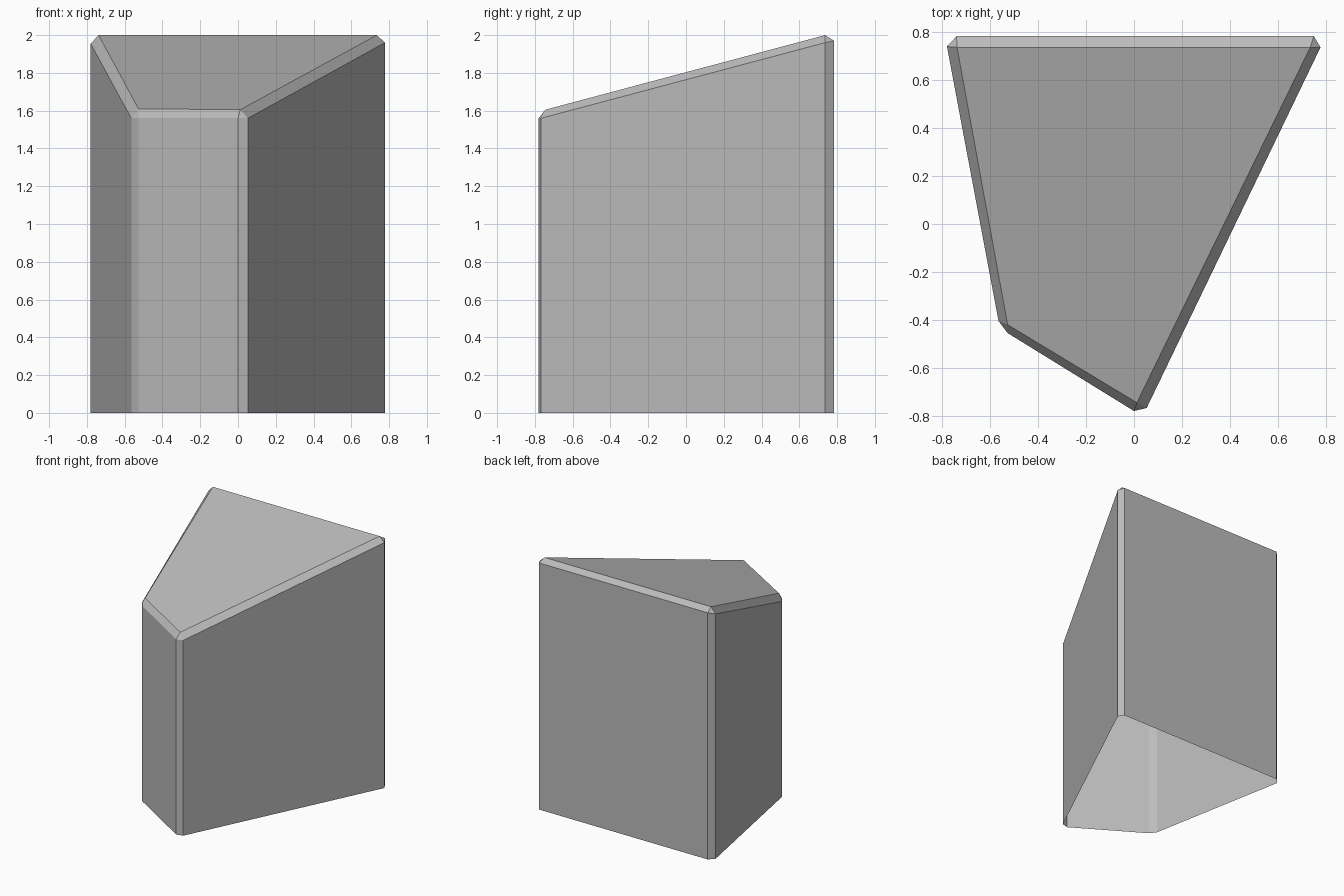
import bpy
import bmesh

cube = bpy.data.objects.get("Cube")
if cube:
    bpy.data.objects.remove(cube, do_unlink=True)

# One plain stone grey
grey = bpy.data.materials.new("stone_grey")
grey.use_nodes = True
colour = (0.5, 0.5, 0.5, 1)
grey.diffuse_color = colour
grey.node_tree.nodes["Principled BSDF"].inputs["Base Color"].default_value = colour

# Each corner: crown point, then the two rim points of its chamfer,
# counter-clockwise from the front
corners = [
    ((0.012, -0.745, 1.605), (0.0, -0.78, 1.56), (0.053, -0.767, 1.56)),
    ((0.735, 0.737, 2.0), (0.778, 0.737, 1.96), (0.75, 0.783, 1.97)),
    ((-0.738, 0.737, 2.0), (-0.74, 0.783, 1.97), (-0.78, 0.74, 1.955)),
    ((-0.527, -0.42, 1.61), (-0.565, -0.405, 1.56), (-0.527, -0.455, 1.56)),
]

bm = bmesh.new()
crown = [bm.verts.new(c[0]) for c in corners]
rim = [bm.verts.new(p) for c in corners for p in c[1:]]
base = [bm.verts.new((v.co.x, v.co.y, 0)) for v in rim]

# Sloped top
bm.faces.new(crown)

# Upright walls and corner chamfers, open underneath
n = len(rim)
for i in range(n):
    j = (i + 1) % n
    bm.faces.new((base[i], base[j], rim[j], rim[i]))

# Chamfer band around the top: a triangle per corner, a strip per side
for i in range(4):
    j = (i + 1) % 4
    bm.faces.new((rim[2 * i], rim[2 * i + 1], crown[i]))
    bm.faces.new((rim[2 * i + 1], rim[2 * j], crown[j], crown[i]))

mesh = bpy.data.meshes.new("stone_block")
bm.to_mesh(mesh)
bm.free()
mesh.materials.append(grey)
block = bpy.data.objects.new("stone_block", mesh)
bpy.context.collection.objects.link(block)
